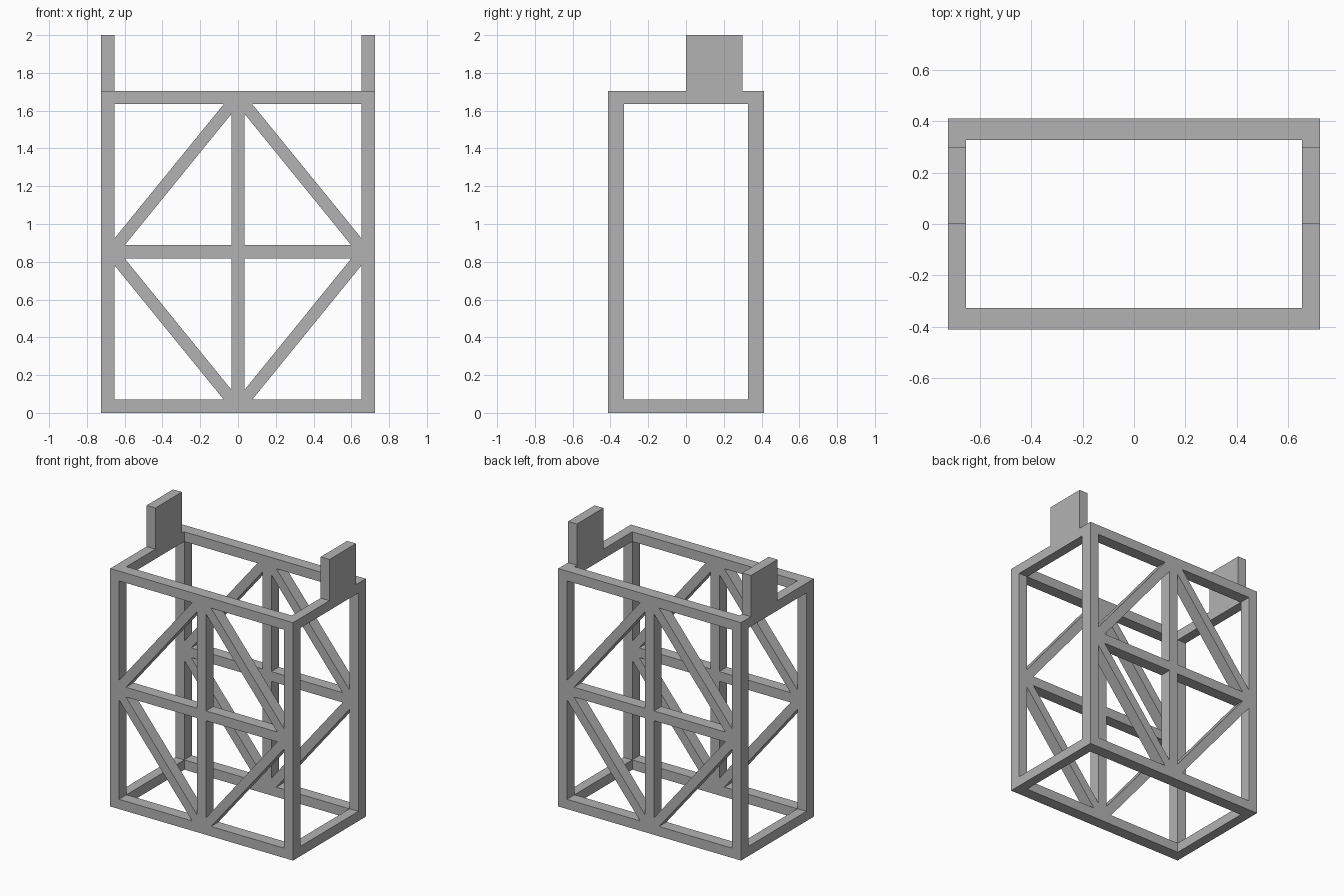
import bpy
import math

cube = bpy.data.objects.get("Cube")
if cube:
    bpy.data.objects.remove(cube, do_unlink=True)

# Overall sizes
HALF_W, HALF_D, HEIGHT = 0.725, 0.412, 1.705
BAR, DEPTH = 0.07, 0.085
MID = HEIGHT / 2

grey = bpy.data.materials.new("plain grey")
grey.use_nodes = True
grey.diffuse_color = (0.45, 0.45, 0.45, 1)
grey.node_tree.nodes["Principled BSDF"].inputs["Base Color"].default_value = (0.45, 0.45, 0.45, 1)


def add_outline(curve, points):
    spline = curve.splines.new("POLY")
    spline.points.add(len(points) - 1)
    for p, (x, z) in zip(spline.points, points):
        p.co = (x, z, 0, 1)
    spline.use_cyclic_u = True
    spline.use_smooth = False


def truss_panel(name, y):
    """Flat braced panel: a rectangle with eight triangular openings, extruded."""
    curve = bpy.data.curves.new(name + "_profile", "CURVE")
    curve.dimensions = "2D"
    curve.fill_mode = "BOTH"
    curve.extrude = DEPTH / 2
    add_outline(curve, [(-HALF_W, -MID), (HALF_W, -MID), (HALF_W, MID), (-HALF_W, MID)])
    inner_x, inner_z = HALF_W - BAR, MID - BAR
    half = BAR / 2
    for sx in (-1, 1):
        for sz in (-1, 1):
            # opening beside the central cross, then the outer corner opening
            near = [(half, half), (0.6, half), (half, 0.73)]
            far = [(inner_x, 0.07), (inner_x, inner_z), (0.075, inner_z)]
            for tri in (near, far):
                add_outline(curve, [(sx * x, sz * z) for x, z in tri])
    source = bpy.data.objects.new(name + "_profile", curve)
    bpy.context.collection.objects.link(source)
    graph = bpy.context.evaluated_depsgraph_get()
    mesh = bpy.data.meshes.new_from_object(source.evaluated_get(graph))
    bpy.data.objects.remove(source, do_unlink=True)
    mesh.materials.clear()
    mesh.materials.append(grey)
    mesh.shade_flat()
    panel = bpy.data.objects.new(name, mesh)
    bpy.context.collection.objects.link(panel)
    panel.rotation_euler.x = math.pi / 2
    panel.location = (0, y, MID)


def box(name, x, y, z):
    """Box between (min, max) limits on each axis."""
    limits = (x, y, z)
    bpy.ops.mesh.primitive_cube_add(size=1, location=[(a + b) / 2 for a, b in limits])
    obj = bpy.context.object
    obj.name = name
    obj.scale = [b - a for a, b in limits]
    obj.data.materials.append(grey)


# Front and back braced panels
truss_panel("front_panel", -HALF_D + DEPTH / 2)
truss_panel("back_panel", HALF_D - DEPTH / 2)

# Side rails and upright tabs, mirrored left and right
inner_y = HALF_D - DEPTH
for side, sx in (("left", 1), ("right", -1)):
    x = sorted((sx * (HALF_W - BAR), sx * HALF_W))
    box(side + "_bottom_rail", x, (-inner_y, inner_y), (0, BAR))
    box(side + "_top_rail", x, (-inner_y, inner_y), (HEIGHT - BAR, HEIGHT))
    box(side + "_tab", x, (0, 0.3), (HEIGHT, 2))
